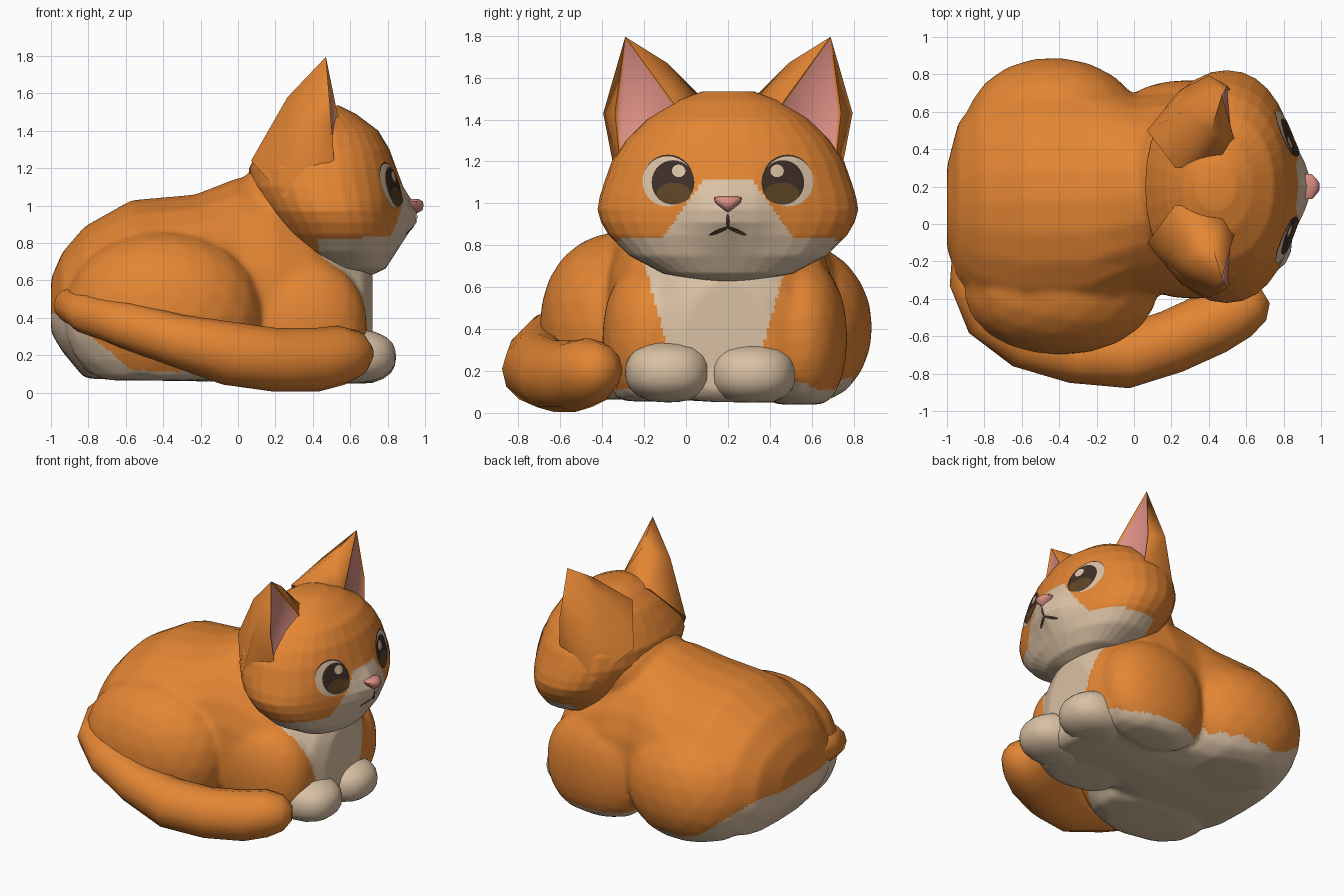
import bpy, bmesh, math
from mathutils import Vector, Matrix
from mathutils.bvhtree import BVHTree

if "Cube" in bpy.data.objects:
    bpy.data.objects.remove(bpy.data.objects["Cube"])

MID = 0.2  # the cat's plane of symmetry (it faces +x)


def material(name, rgb):
    m = bpy.data.materials.new(name)
    m.diffuse_color = (*rgb, 1)
    m.use_nodes = True
    m.node_tree.nodes["Principled BSDF"].inputs["Base Color"].default_value = m.diffuse_color
    return m


ORANGE = material("orange fur", (0.77, 0.236, 0.034))
CREAM = material("cream fur", (0.70, 0.53, 0.37))
PINK = material("pink skin", (0.70, 0.27, 0.23))
DARK = material("dark brown", (0.048, 0.027, 0.020))
BROWN = material("eye brown", (0.11, 0.057, 0.018))
FUR = [ORANGE, CREAM]


def finish(name, bm, mats, rule=None, cuts=0, fix=True, angle=38):
    """Turn a bmesh into an object, colouring faces with rule(centre, normal)."""
    if fix:
        bmesh.ops.recalc_face_normals(bm, faces=bm.faces[:])
    if cuts:
        bmesh.ops.subdivide_edges(bm, edges=bm.edges[:], cuts=cuts, use_grid_fill=True)
    bm.normal_update()
    for f in bm.faces:
        f.smooth = True
        if rule:
            f.material_index = int(rule(f.calc_center_median(), f.normal))
    me = bpy.data.meshes.new(name)
    bm.to_mesh(me)
    bm.free()
    for m in mats:
        me.materials.append(m)
    me.set_sharp_from_angle(angle=math.radians(angle))
    ob = bpy.data.objects.new(name, me)
    bpy.context.collection.objects.link(ob)
    return ob


def loft(rings):
    bm = bmesh.new()
    vs = [[bm.verts.new(p) for p in r] for r in rings]
    n = len(vs[0])
    for a, b in zip(vs, vs[1:]):
        for i in range(n):
            j = (i + 1) % n
            bm.faces.new((a[i], a[j], b[j], b[i]))
    bm.faces.new(vs[0])
    bm.faces.new(vs[-1])
    bmesh.ops.recalc_face_normals(bm, faces=bm.faces[:])
    return bm


def spow(v, n):
    return math.copysign(abs(v) ** (2 / n), v)


def blob(bm, centre, radii, floor=0.07, p=2.0, tilt=0.0):
    """Add a superellipsoid (p above 2 is boxier) with a flattened floor."""
    made = bmesh.ops.create_icosphere(bm, subdivisions=3, radius=1)["verts"]
    rot = Matrix.Rotation(tilt, 3, 'Z')
    for v in made:
        k = sum(abs(c) ** p for c in v.co) ** (-1 / p)
        v.co = rot @ Vector(c * k * r for c, r in zip(v.co, radii)) + Vector(centre)
        v.co.z = max(v.co.z, floor)


def body_rule(c, n):
    chest = c.x > 0.45 and abs(c.y - 0.14) < 0.14 + 0.28 * c.z and n.x > 0.0
    sole = 0.11 + 0.32 * min(1, max(0, (-0.55 - c.x) / 0.4))
    return chest or n.z < -0.6 or c.z < sole


# Body core: sections along x as (x, y centre, half width, bottom, top)
rings = []
for x, yc, hw, zb, zt in [
        (-1.0, .09, .22, .32, .61), (-.94, .11, .43, .22, .75), (-.82, .12, .58, .075, .89),
        (-.57, .12, .66, .065, 1.03), (-.23, .12, .64, .06, 1.06), (0, .15, .54, .055, 1.15),
        (.2, .17, .54, .05, 1.13), (.4, .19, .52, .05, .99), (.55, .2, .45, .05, .83),
        (.67, .2, .36, .05, .72), (.72, .2, .22, .1, .64)]:
    zm = zb + 0.42 * (zt - zb)
    ring = []
    for k in range(24):
        a = k * math.tau / 24
        s, c = math.sin(a), math.cos(a)
        n = 2.0 if s > 0 else 2.7
        ring.append((x, yc + hw * spow(c, n), zm + ((zt - zm) if s > 0 else (zm - zb)) * spow(s, n)))
    rings.append(ring)
core = loft(rings)

# Haunches, shoulders and neck, fused with the core into one skin
blob(core, (-.40, -.33, .41), (.53, .37, .45), .065, 2.1)
blob(core, (-.42, .48, .41), (.49, .41, .42), .065, 2.05, -.08)
blob(core, (.32, -.16, .35), (.37, .24, .38), .055, 2.2)
blob(core, (.30, .54, .36), (.40, .23, .38), .04, 2.2)
blob(core, (.27, .20, 1.0), (.29, .40, .27))
raw = finish("body_blank", core, [])
remesh = raw.modifiers.new("fuse", 'REMESH')
remesh.mode, remesh.voxel_size = 'VOXEL', 0.018
smooth = raw.modifiers.new("soften", 'SMOOTH')
smooth.factor, smooth.iterations = 0.5, 14
skin = raw.evaluated_get(bpy.context.evaluated_depsgraph_get()).to_mesh()
bm = bmesh.new()
bm.from_mesh(skin)
bpy.data.objects.remove(raw)
finish("body", bm, FUR, body_rule, fix=False, angle=60)

# Front paws
for label, centre in (("right", (.60, -.085, .195)), ("left", (.60, .32, .185))):
    bm = bmesh.new()
    blob(bm, centre, (.245, .205, .145), .05, 2.4)
    finish(label + "_paw", bm, [CREAM])

# Tail curling round the right side: (x, y, z, radius)
path = [(-.93, -.12, .50, .04), (-.90, -.30, .47, .09), (-.80, -.51, .42, .11),
        (-.60, -.645, .36, .125), (-.33, -.71, .28, .14), (-.05, -.71, .21, .17),
        (.2, -.63, .175, .17), (.42, -.53, .175, .17), (.55, -.46, .20, .16),
        (.65, -.41, .21, .12), (.70, -.38, .21, .05)]
pts = [Vector(p[:3]) for p in path]
rings = []
for i, p in enumerate(pts):
    t = (pts[min(i + 1, len(pts) - 1)] - pts[max(i - 1, 0)]).normalized()
    side = t.cross(Vector((0, 0, 1))).normalized()
    up = side.cross(t)
    r = path[i][3]
    rings.append([p + r * (math.cos(k * math.tau / 12) * side + math.sin(k * math.tau / 12) * up)
                  for k in range(12)])
finish("tail", loft(rings), [ORANGE], angle=60)

# Head: sections up z as (z, back x, front x, half width), muzzle pushed forward
rings = []
for z, xb, xf, hw in [
        (.63, .55, .72, .12), (.665, .40, .79, .31), (.75, .28, .84, .47), (.85, .2, .865, .57),
        (.91, .16, .87, .605), (.97, .12, .87, .622), (1.03, .09, .87, .612), (1.10, .06, .865, .59),
        (1.20, .06, .845, .555), (1.30, .11, .81, .49), (1.40, .17, .75, .39),
        (1.49, .26, .63, .25), (1.535, .33, .54, .12)]:
    ring = []
    for k in range(32):
        a = k * math.tau / 32
        x = (xb + xf) / 2 + (xf - xb) / 2 * spow(math.cos(a), 2.2)
        dy = hw * spow(math.sin(a), 2.1)
        if math.cos(a) > 0:
            x += 0.09 * math.exp(-(dy / .17) ** 2 - ((z - .95) / .12) ** 2)
        ring.append((x, MID + dy, z))
    rings.append(ring)


def face_rule(c, n):
    d = abs(c.y - MID)
    edge = 0.84 + 0.28 * min(1, max(0, (0.31 - d) / 0.2)) - 0.1 * max(0, d - .4)
    return c.x > 0.43 and c.z < edge


head_bm = loft(rings)
tree = BVHTree.FromBMesh(head_bm)
finish("head", head_bm, FUR, face_rule, cuts=6)


# Painted face details: thin discs laid on the head's surface
def decal(name, dy, z, ry, rz, lift, mat, turn=0.0):
    bm = bmesh.new()

    def vert(f, a):
        u, w = f * ry * math.cos(a), f * rz * math.sin(a)
        y = MID + dy + u * math.cos(turn) - w * math.sin(turn)
        zz = z + u * math.sin(turn) + w * math.cos(turn)
        hit = tree.ray_cast(Vector((2, y, zz)), Vector((-1, 0, 0)))[0]
        return bm.verts.new((hit.x + lift, y, zz))

    n = 28
    rows = [[vert(j / 6, k * math.tau / n) for k in range(n)] for j in range(1, 7)]
    bm.faces.new(rows[0])
    for a, b in zip(rows, rows[1:]):
        for i in range(n):
            j = (i + 1) % n
            bm.faces.new((a[i], b[i], b[j], a[j]))
    finish(name, bm, [mat], fix=False)


for s, label in ((-1, "right"), (1, "left")):
    decal(label + "_eye_rim", s * .285, 1.113, .120, .120, .003, DARK)
    decal(label + "_eye_patch", s * .288, 1.105, .120, .120, .005, CREAM)
    decal(label + "_eye", s * .262, 1.10, .102, .106, .0065, DARK)
    decal(label + "_iris", s * .258, 1.048, .082, .050, .008, BROWN)
    decal(label + "_eye_glint", s * .235, 1.155, .032, .030, .0095, CREAM)
    decal(label + "_mouth", s * .042, .868, .052, .010, .005, DARK, -s * .40)
decal("lip_line", 0, .915, .009, .036, .005, DARK)

# Nose: a rounded wedge, narrow at the bottom
bm = bmesh.new()
bmesh.ops.create_icosphere(bm, subdivisions=2, radius=1)
for v in bm.verts:
    x, y, z = v.co
    v.co = (.935 + .06 * x, MID + .105 * y * (.55 + .45 * z), 1.0 + .047 * min(z, .75))
finish("nose", bm, [PINK])

# Ears: faceted shells with a recessed pink front; points as (x, distance from MID, z)
EAR = dict(T=(.47, .49, 1.795), M=(.40, .595, 1.43), N=(.50, .54, 1.43), F=(.52, .51, 1.16),
           G=(.54, .24, 1.45), O=(.25, .52, 1.04), K=(.265, .40, 1.58), B=(.07, .30, 1.24),
           I=(.22, .10, 1.48), J=(.5, .12, 1.45), S=(.41, .29, 1.67))
for s, label in ((-1, "right"), (1, "left")):
    bm = bmesh.new()
    v = {k: bm.verts.new((x, MID + s * d, z)) for k, (x, d, z) in EAR.items()}
    front = bm.faces.new([v[k] for k in "TGFN"])
    for tri in ("TNM", "NFM", "TMK", "MFO", "MOK", "OBK", "BIK", "ISK", "STK", "STG",
                "SGJ", "SJI", "GJF", "FJI", "FIB", "FBO"):
        bm.faces.new([v[k] for k in tri])
    bmesh.ops.recalc_face_normals(bm, faces=bm.faces[:])
    bmesh.ops.inset_region(bm, faces=[front], thickness=.012, depth=-.012)
    front.material_index = 1
    finish(label + "_ear", bm, [ORANGE, PINK], fix=False, angle=70)
